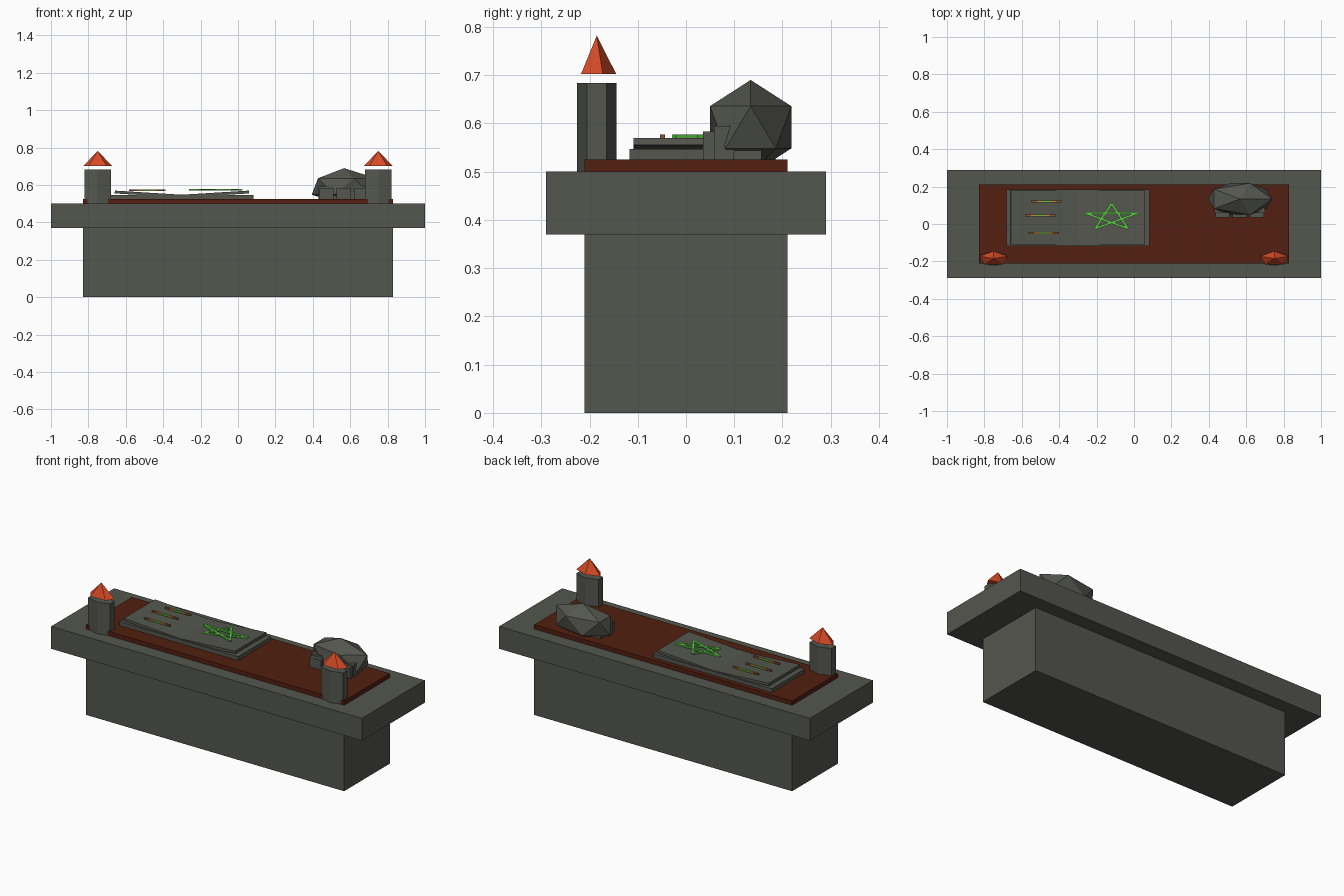
import bpy, bmesh, math
from mathutils import Matrix, Vector

if "Cube" in bpy.data.objects:
    bpy.data.objects.remove(bpy.data.objects["Cube"])


def material(name, r, g, b):
    m = bpy.data.materials.new(name)
    m.diffuse_color = (r, g, b, 1)
    m.use_nodes = True
    m.node_tree.nodes["Principled BSDF"].inputs["Base Color"].default_value = m.diffuse_color
    return m


STONE = material("dark stone", 0.088, 0.093, 0.077)
CLOTH = material("brown cloth", 0.085, 0.014, 0.005)
FLAME = material("flame orange", 0.68, 0.07, 0.02)
GREEN = material("glow green", 0.11, 0.58, 0.06)
GOLD = material("ink gold", 0.50, 0.27, 0.04)
BROWN = material("ink brown", 0.25, 0.09, 0.03)


def finish(name, bm, mat):
    bmesh.ops.recalc_face_normals(bm, faces=bm.faces)
    me = bpy.data.meshes.new(name)
    bm.to_mesh(me)
    bm.free()
    me.materials.append(mat)
    ob = bpy.data.objects.new(name, me)
    bpy.context.collection.objects.link(ob)
    return ob


def box(name, x, y, z, mat):
    bm = bmesh.new()
    size = (x[1] - x[0], y[1] - y[0], z[1] - z[0])
    mid = (sum(x) / 2, sum(y) / 2, sum(z) / 2)
    bmesh.ops.create_cube(bm, size=1, matrix=Matrix.Translation(mid) @ Matrix.Diagonal((*size, 1)))
    return finish(name, bm, mat)


def cone(name, sides, r_top, cx, cy, z, rx, mat):
    """Upright cone or prism, half as deep as it is wide, one corner at the back."""
    bm = bmesh.new()
    rings = []
    for height, k in ((z[0], 1), (z[1], r_top)):
        count = sides if k else 1
        rings.append([bm.verts.new((cx + rx * k * math.sin(i * math.tau / sides),
                                    cy + rx * k * math.cos(i * math.tau / sides) / 2, height))
                      for i in range(count)])
    low, high = rings
    for i in range(sides):
        j = (i + 1) % sides
        bm.faces.new((low[i], low[j], high[j], high[i]) if r_top else (low[i], low[j], high[0]))
    bm.faces.new(low)
    if r_top:
        bm.faces.new(high)
    return finish(name, bm, mat)


def extrude_y(name, profile, y, mat):
    bm = bmesh.new()
    face = bm.faces.new([bm.verts.new((px, y[0], pz)) for px, pz in profile])
    geom = bmesh.ops.extrude_face_region(bm, geom=[face])["geom"]
    bmesh.ops.translate(bm, vec=(0, y[1] - y[0], 0),
                        verts=[v for v in geom if isinstance(v, bmesh.types.BMVert)])
    return finish(name, bm, mat)


# Altar block, slab and cloth
box("altar_base", (-0.83, 0.83), (-0.21, 0.21), (0, 0.37), STONE)
box("altar_slab", (-1, 1), (-0.29, 0.29), (0.37, 0.5), STONE)
box("altar_cloth", (-0.83, 0.83), (-0.21, 0.21), (0.5, 0.525), CLOTH)

# Six-sided candles with floating five-sided flames
for side, cx in (("left", -0.75), ("right", 0.75)):
    cone(side + "_candle", 6, 1, cx, -0.185, (0.5, 0.684), 0.082, STONE)
    cone(side + "_flame", 5, 0, cx, -0.185, (0.702, 0.782), 0.081, FLAME)

# Open book: flat covers and pages that rise towards the outer edge
MID = -0.30
for side, s in (("left", -1), ("right", 1)):
    box(side + "_cover", sorted((MID, MID + s * 0.382)), (-0.117, 0.185), (0.525, 0.547), STONE)
    extrude_y(side + "_page",
              [(MID, 0.533), (MID + s * 0.36, 0.555), (MID + s * 0.358, 0.570), (MID, 0.548)],
              (-0.109, 0.178), STONE)

# Five-pointed star of thin bars on the right page
tips = [Vector((-0.12 + 0.148 * math.sin(i * math.tau / 5),
                0.036 + 0.074 * math.cos(i * math.tau / 5), 0.5735)) for i in range(5)]
for i in range(5):
    a, b = tips[i], tips[(i + 2) % 5]
    d = b - a
    bm = bmesh.new()
    bmesh.ops.create_cube(bm, size=1, matrix=Matrix.Translation((a + b) / 2)
                          @ Matrix.Rotation(math.atan2(d.y, d.x), 4, 'Z')
                          @ Matrix.Diagonal((d.length, 0.012, 0.007 + 0.0003 * i, 1)))
    finish("star_bar_%d" % (i + 1), bm, GREEN)

# Three lines of ink on the left page, each in short coloured pieces
for row, (x0, y0) in enumerate(((-0.552, 0.121), (-0.583, 0.046), (-0.567, -0.049))):
    for k, mat in enumerate((BROWN, GOLD, GREEN, GOLD, BROWN)):
        box("ink_%d_%d" % (row + 1, k + 1), (x0 + k * 0.033, x0 + (k + 1) * 0.033),
            (y0 - 0.005, y0 + 0.005), (0.568, 0.577), mat)

# Skull: faceted cranium, jaw, cheeks and teeth
bm = bmesh.new()
bmesh.ops.create_icosphere(bm, subdivisions=1, radius=1,
                           matrix=Matrix.Translation((0.567, 0.134, 0.592))
                           @ Matrix.Diagonal((0.193, 0.099, 0.098, 1)))
finish("skull_cranium", bm, STONE)
box("skull_jaw", (0.44, 0.695), (0.058, 0.157), (0.525, 0.562), STONE)
for side, x in (("left", (0.43, 0.51)), ("right", (0.62, 0.70))):
    box(side + "_cheek", x, (0.058, 0.1), (0.525, 0.595), STONE)
for i, x in enumerate((0.435, 0.527, 0.62)):
    box("skull_tooth_%d" % (i + 1), (x, x + 0.075), (0.035, 0.1), (0.525, 0.583), STONE)
